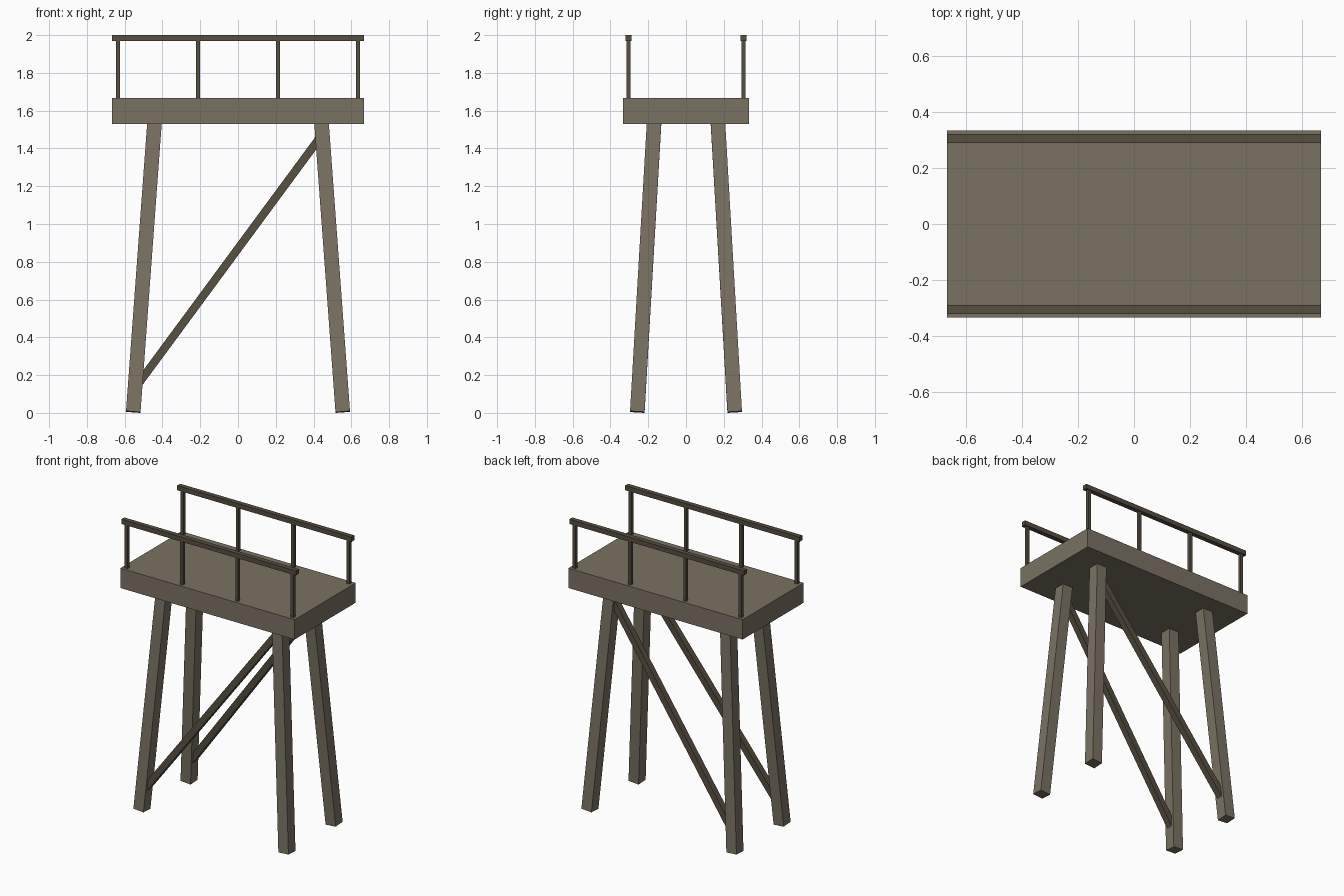
import bpy
import bmesh
from mathutils import Matrix, Vector

cube = bpy.data.objects.get("Cube")
if cube:
    bpy.data.objects.remove(cube, do_unlink=True)


def make_material(name, rgb):
    mat = bpy.data.materials.new(name)
    mat.use_nodes = True
    mat.diffuse_color = (*rgb, 1)
    mat.node_tree.nodes["Principled BSDF"].inputs["Base Color"].default_value = (*rgb, 1)
    return mat


weathered_wood = make_material("weathered wood", (0.195, 0.168, 0.122))
dark_wood = make_material("dark wood", (0.095, 0.077, 0.052))


def beam(name, start, end, width, depth, mat):
    """Square-cut beam running between two points."""
    start, end = Vector(start), Vector(end)
    axis = (end - start).normalized()
    side = Vector((0, 1, 0)).cross(axis).normalized()
    turn = Matrix((side, axis.cross(side), axis)).transposed().to_4x4()
    size = Matrix.Diagonal((width, depth, (end - start).length, 1))
    bm = bmesh.new()
    bmesh.ops.create_cube(bm, size=1, matrix=Matrix.Translation((start + end) / 2) @ turn @ size)
    mesh = bpy.data.meshes.new(name)
    bm.to_mesh(mesh)
    bm.free()
    mesh.materials.append(mat)
    obj = bpy.data.objects.new(name, mesh)
    bpy.context.collection.objects.link(obj)
    return obj


def leg_point(sx, sy, z):
    """Point on the centre line of a splayed leg at height z."""
    return Vector((sx * (0.555 - 0.0735 * z), sy * (0.258 - 0.058 * z), z))


# Platform
beam("platform", (0, 0, 1.53), (0, 0, 1.667), 1.333, 0.667, weathered_wood)

for sy, end_name in ((-1, "front"), (1, "back")):
    # Splayed legs
    for sx, side_name in ((-1, "right"), (1, "left")):
        beam(f"{end_name}_{side_name}_leg", leg_point(sx, sy, 0.005),
             leg_point(sx, sy, 1.6), 0.077, 0.077, weathered_wood)

    # Diagonal brace between the legs
    beam(f"{end_name}_brace", leg_point(-1, sy, 0.13), leg_point(1, sy, 1.475),
         0.043, 0.043, dark_wood)

    # Railing
    y = sy * 0.305
    beam(f"{end_name}_rail", (-0.667, y, 1.984), (0.667, y, 1.984), 0.032, 0.033, dark_wood)
    for i in range(4):
        x = -0.635 + i * 1.27 / 3
        beam(f"{end_name}_rail_post_{i + 1}", (x, y, 1.66), (x, y, 1.975), 0.022, 0.022, dark_wood)
